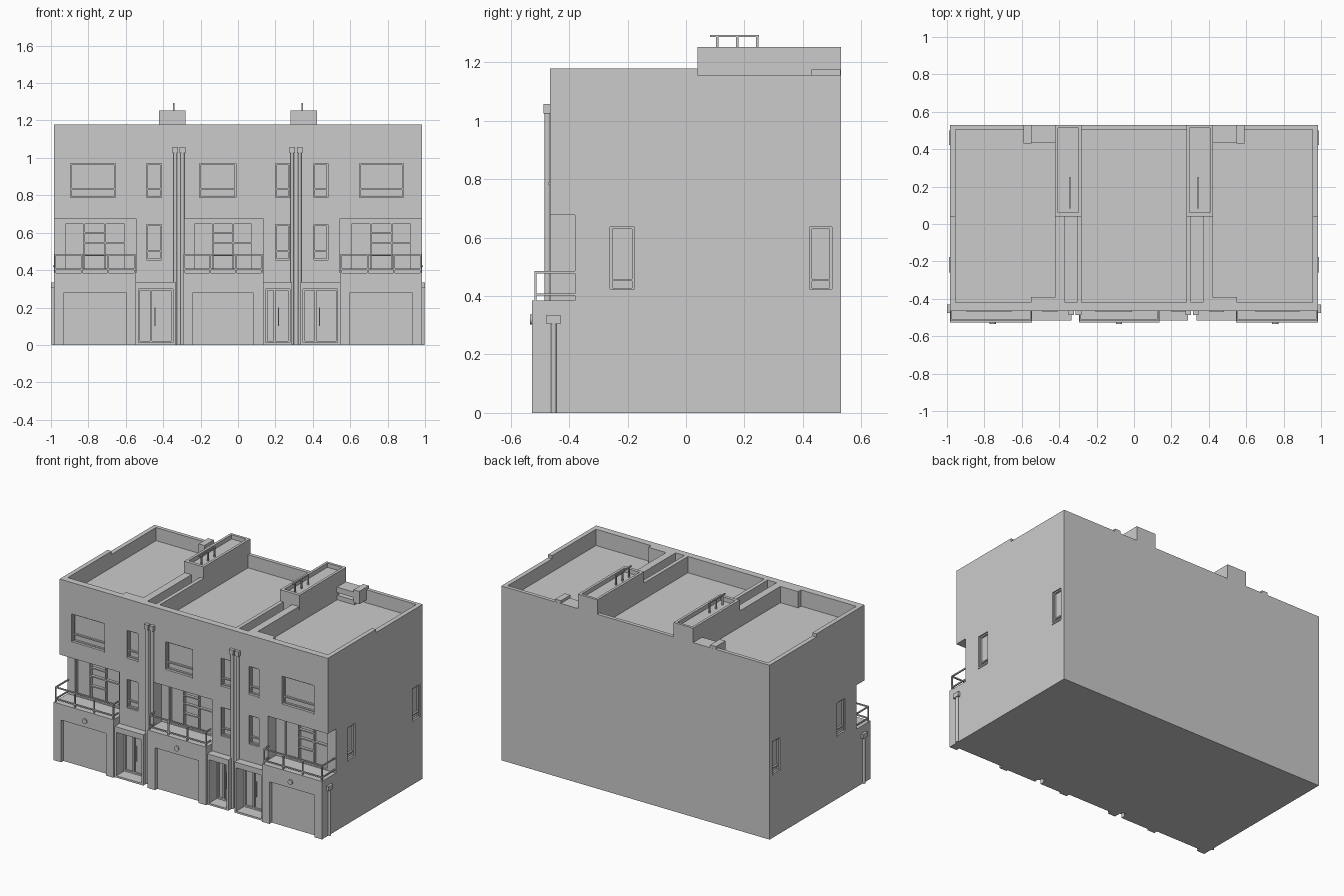
import bpy, bmesh
from mathutils import Matrix

if "Cube" in bpy.data.objects:
    bpy.data.objects.remove(bpy.data.objects["Cube"])


def add_box(bm, x0, x1, y0, y1, z0, z1):
    m = Matrix.Translation(((x0 + x1) / 2, (y0 + y1) / 2, (z0 + z1) / 2)) @ \
        Matrix.Diagonal((abs(x1 - x0), abs(y1 - y0), abs(z1 - z0), 1))
    bmesh.ops.create_cube(bm, size=1, matrix=m)


def finish(name, bm):
    me = bpy.data.meshes.new(name)
    bm.to_mesh(me)
    bm.free()
    ob = bpy.data.objects.new(name, me)
    bpy.context.collection.objects.link(ob)
    return ob


def boxes(name, items):
    bm = bmesh.new()
    for b in items:
        add_box(bm, *b)
    return finish(name, bm)


def cut(ob, items):
    cutter = boxes("cutter", items)
    cutter.hide_render = True
    mod = ob.modifiers.new("cut", 'BOOLEAN')
    mod.operation, mod.solver, mod.object = 'DIFFERENCE', 'EXACT', cutter
    dg = bpy.context.evaluated_depsgraph_get()
    me = bpy.data.meshes.new_from_object(ob.evaluated_get(dg))
    ob.modifiers.clear()
    ob.data = me
    bpy.data.objects.remove(cutter)


def frame(name, u0, u1, z0, z1, y0, y1, vert=(), horiz=(), t=0.008, side=0):
    """Window or door frame; side = +1/-1 puts it on an end wall (u is then y)."""
    bars = [(u0, u0 + t, z0, z1), (u1 - t, u1, z0, z1),
            (u0 + t, u1 - t, z0, z0 + t), (u0 + t, u1 - t, z1 - t, z1)]
    bars += [(u - t / 2, u + t / 2, z0 + t, z1 - t) for u in vert]
    bars += [(a, b, z - t / 2, z + t / 2) for a, b, z in horiz]
    if side:
        return boxes(name, [(side * y0, side * y1, a, b, c, d) for a, b, c, d in bars])
    return boxes(name, [(a, b, y0, y1, c, d) for a, b, c, d in bars])


W, F, B = 0.985, -0.465, 0.53
BALC = [(-W, -0.545), (-0.295, 0.135), (0.545, W)]          # garage / balcony bays
DOORS = [(-0.545, -0.335), (0.135, 0.29), (0.335, 0.545)]   # entrance bays

# Main body: stepped side profile extruded along x
bm = bmesh.new()
prof = [(F, 0), (B, 0), (B, 1.157), (0.04, 1.157), (0.04, 1.178), (F, 1.178)]
face = bm.faces.new([bm.verts.new((-W, y, z)) for y, z in prof])
ext = bmesh.ops.extrude_face_region(bm, geom=[face])
bmesh.ops.translate(bm, vec=(2 * W, 0, 0),
                    verts=[v for v in ext["geom"] if isinstance(v, bmesh.types.BMVert)])
bmesh.ops.recalc_face_normals(bm, faces=bm.faces)
body = finish("main_walls", bm)

# Sunken roofs, party wall gutters and balcony recesses
group = [(-0.955, -0.42, -0.42, 0.505, 1.07, 1.3),
         (-0.28, 0.28, -0.42, 0.505, 1.07, 1.3),
         (0.42, 0.955, -0.42, 0.505, 1.07, 1.3)]
group += [(s * 0.305, s * 0.37, -0.42, 0.04, 1.10, 1.3) for s in (-1, 1)]
for a, b in BALC:
    a2, b2 = (a - 0.1 if a == -W else a), (b + 0.1 if b == W else b)
    group.append((a2, b2, -0.6, -0.38, 0.385, 0.677))
cut(body, group)

# Openings for windows and doors
wide = [(-0.895, -0.655), (-0.205, -0.01), (0.65, 0.885)]
slim = [(-0.49, -0.41), (0.2, 0.275), (0.405, 0.48)]
ends = [(-0.26, -0.177), (0.423, 0.50)]
glass = [(a + 0.055, b - 0.055) for a, b in BALC]
door_cuts = [(a + 0.012, b - 0.012, -0.6, -0.42, 0.012, 0.30) for a, b in DOORS]
group = [(a, b, -0.5, F + 0.025, 0.785, 0.97) for a, b in wide + slim]
group += [(a, b, -0.5, F + 0.025, 0.455, 0.645) for a, b in slim]
group += [(a, b, -0.42, -0.36, 0.392, 0.655) for a, b in glass]
group += [(s * (W - 0.02), s * 1.1, a, b, 0.42, 0.637) for s in (-1, 1) for a, b in ends]
cut(body, group + door_cuts)

# Ground floor projections: garage bays and entrance porches
for i, (a, b) in enumerate(BALC):
    bay = boxes(f"garage_bay_{i}", [(a, b, -0.527, F, 0, 0.385)])
    cut(bay, [(a + 0.055, b - 0.055, -0.6, -0.503, -0.1, 0.28)])
for i, (a, b) in enumerate(DOORS):
    porch = boxes(f"entrance_porch_{i}", [(a, b, -0.515, F, 0, 0.337)])
    cut(porch, [(door_cuts[i][0], door_cuts[i][1], -0.6, -0.4, 0.012, 0.30)])
    u0, u1 = a + 0.012, b - 0.012
    m = u0 + (u1 - u0) * 0.36
    frame(f"door_frame_{i}", u0, u1, 0.012, 0.30, -0.432, -0.418, vert=(m,), t=0.01)
    boxes(f"door_leaf_{i}", [(m + 0.012, u1 - 0.018, -0.427, -0.418, 0.025, 0.28)])
    boxes(f"door_handle_{i}", [(m + 0.02, m + 0.025, -0.437, -0.425, 0.10, 0.20)])

# Window frames with low transoms and sills
for i, (a, b) in enumerate(wide + slim):
    frame(f"upper_window_{i}", a, b, 0.785, 0.97, -0.453, -0.438,
          horiz=[(a + 0.008, b - 0.008, 0.832)])
    boxes(f"upper_sill_{i}", [(a, b, -0.47, -0.44, 0.78, 0.788)])
for i, (a, b) in enumerate(slim):
    frame(f"middle_window_{i}", a, b, 0.455, 0.645, -0.453, -0.438,
          horiz=[(a + 0.008, b - 0.008, 0.50)])
for s in (-1, 1):
    for i, (a, b) in enumerate(ends):
        frame(f"end_window_{s}_{i}", a, b, 0.42, 0.637, W - 0.022, W - 0.008, side=s,
              horiz=[(a + 0.008, b - 0.008, 0.455)])
        boxes(f"end_sill_{s}_{i}", [(s * (W - 0.02), s * (W + 0.004), a, b, 0.416, 0.424)])

# Balcony glazing
for i, (a, b) in enumerate(glass):
    w = b - a
    v = (a + w * 0.33, a + w * 0.67)
    frame(f"balcony_glazing_{i}", a, b, 0.392, 0.655, -0.378, -0.358, vert=v,
          horiz=[(v[0], b - 0.008, 0.545), (v[0], v[1], 0.60), (v[0], v[1], 0.48)])

# Balcony railings
t = 0.004
for i, (a, b) in enumerate(BALC):
    x0, x1 = a + 0.008, b - 0.008
    bars = []
    for z in (0.405, 0.481):
        bars.append((x0 - t, x1 + t, -0.515 - t, -0.515 + t, z - t, z + t))
        for x, outer in ((x0, a == -W), (x1, b == W)):
            bars.append((x - t, x + t, -0.515 + t, -0.38 if outer else F, z - t, z + t))
    for k in range(4):
        x = x0 + (x1 - x0) * k / 3
        bars.append((x - t, x + t, -0.515 - t, -0.515 + t, 0.385, 0.481))
    boxes(f"balcony_railing_{i}", bars)


def cylinder(name, r, depth, loc, rot=None, n=12):
    bm = bmesh.new()
    m = Matrix.Translation(loc) @ (rot or Matrix())
    bmesh.ops.create_cone(bm, cap_ends=True, segments=n, radius1=r, radius2=r,
                          depth=depth, matrix=m)
    return finish(name, bm)


# Round lamps above garages
for i, (a, b) in enumerate(BALC):
    cylinder(f"garage_lamp_{i}", 0.017, 0.02, ((a + b) / 2 + 0.01 * (1 - i), -0.524, 0.32),
             Matrix.Rotation(1.5708, 4, 'X'), 16)

# Downpipes with hopper heads
for i, x in enumerate((-0.335, -0.297, 0.29, 0.33)):
    cylinder(f"front_downpipe_{i}", 0.010, 1.03, (x, -0.474, 0.515))
    boxes(f"front_hopper_{i}", [(x - 0.015, x + 0.015, -0.487, F, 1.025, 1.057)])
for s in (-1, 1):
    cylinder(f"end_downpipe_{s}", 0.009, 0.31, (s * 0.989, -0.453, 0.155))
    boxes(f"end_hopper_{s}", [(s * 0.985, s * 1.0, -0.477, -0.43, 0.305, 0.335)])

# Roof stacks with sunken tops, handrails and side ducts
for s in (-1, 1):
    stack = boxes(f"roof_stack_{s}", [(s * 0.28, s * 0.423, 0.04, B, 1.157, 1.253)])
    cut(stack, [(s * 0.297, s * 0.406, 0.062, 0.513, 1.225, 1.4)])
    x = s * 0.344
    rail = [(x - t, x + t, 0.082, 0.25, 1.286, 1.294)]
    rail += [(x - t, x + t, y - t, y + t, 1.225, 1.287) for y in (0.107, 0.175, 0.244)]
    boxes(f"stack_handrail_{s}", rail)
    boxes(f"roof_duct_{s}", [(s * 0.42, s * 0.548, 0.435, 0.505, 1.12, 1.157),
                             (s * 0.548, s * 0.59, 0.43, 0.529, 1.09, 1.175),
                             (s * 0.42, s * 0.548, 0.44, 0.505, 1.07, 1.10)])
    boxes(f"parapet_thickening_{s}", [(s * 0.42, s * 0.55, -0.42, -0.39, 1.07, 1.178)])
